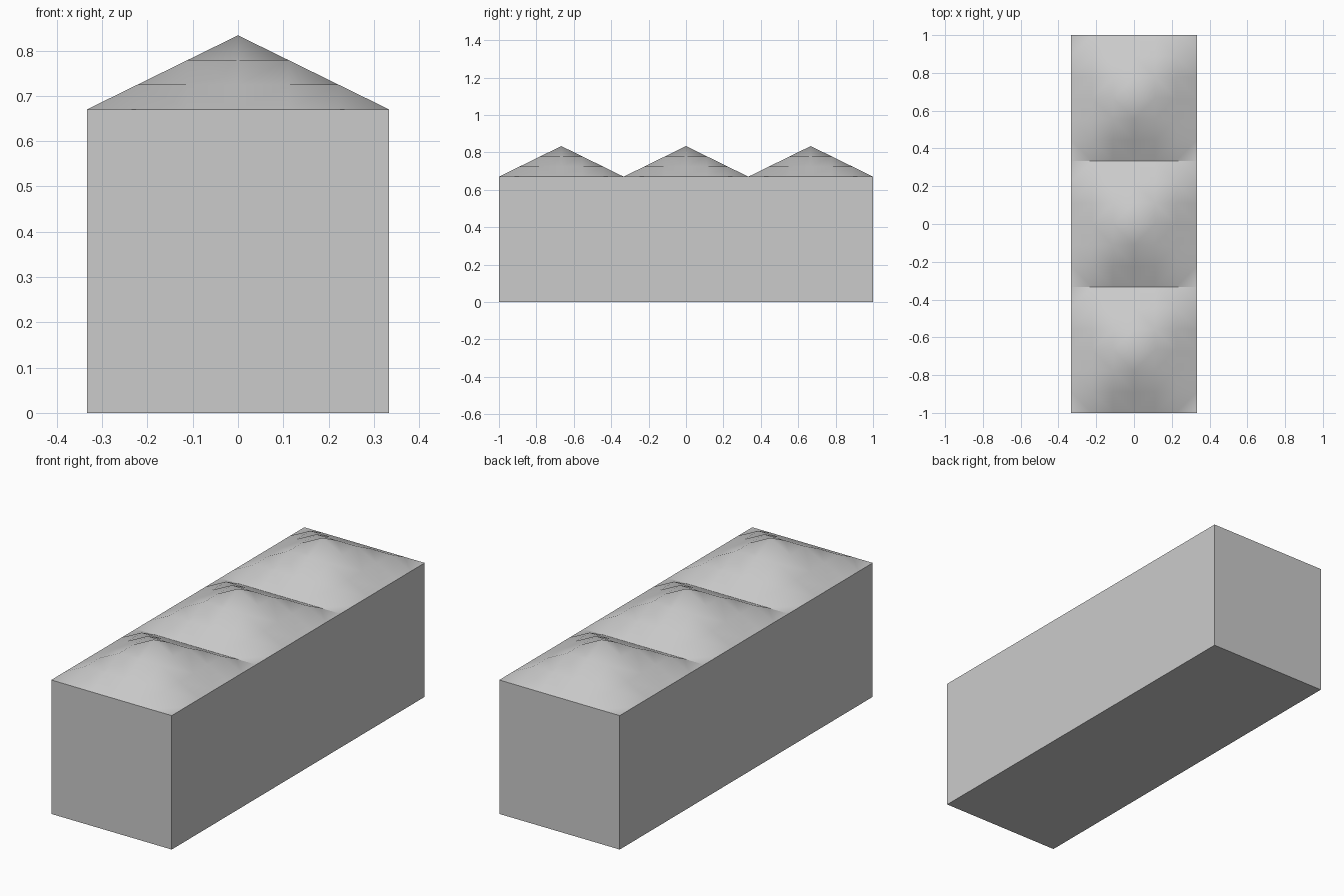
import bpy, bmesh

if "Cube" in bpy.data.objects:
    bpy.data.objects.remove(bpy.data.objects["Cube"])

HALF = 1 / 3      # half width of the body and of each roof peak
EAVE = 0.67       # height of the walls
PEAK = 0.8335     # height of the roof peaks
N = 3             # rings per peak


def make_object(name, bm, smooth=False):
    bmesh.ops.recalc_face_normals(bm, faces=bm.faces[:])
    for f in bm.faces:
        f.smooth = smooth
    mesh = bpy.data.meshes.new(name)
    bm.to_mesh(mesh)
    bm.free()
    obj = bpy.data.objects.new(name, mesh)
    bpy.context.collection.objects.link(obj)
    return obj


# Body: plain long box, open where the roof sits
bm = bmesh.new()
bmesh.ops.create_cube(bm, size=1)
for v in bm.verts:
    v.co = (v.co.x * 2 * HALF, v.co.y * 2, (v.co.z + 0.5) * EAVE)
top = [f for f in bm.faces if f.calc_center_median().z > EAVE - 0.01]
bmesh.ops.delete(bm, geom=top, context='FACES_ONLY')
make_object("body", bm)


# Roof peak: pyramid height field on a 6 x 6 grid, with level hip triangles
def roof_peak(name, cy):
    bm = bmesh.new()
    steps = range(-N, N + 1)
    grid = {}
    for i in steps:
        for j in steps:
            z = PEAK - (PEAK - EAVE) * max(abs(i), abs(j)) / N
            grid[i, j] = bm.verts.new((HALF * i / N, cy + HALF * j / N, z))
    for i in range(-N, N):
        for j in range(-N, N):
            a, b = grid[i, j], grid[i + 1, j]
            c, d = grid[i + 1, j + 1], grid[i, j + 1]
            # split each cell across the hip direction
            if (i >= 0) == (j >= 0):
                tris = ((a, b, d), (b, c, d))
            else:
                tris = ((a, b, c), (a, c, d))
            for t in tris:
                bm.faces.new(t)
    bm.normal_update()
    obj = make_object(name, bm, smooth=True)
    if obj.data.polygons[0].normal.z < 0:
        obj.data.flip_normals()


for k, label in enumerate(("front", "middle", "back")):
    roof_peak(f"roof_peak_{label}", (k - 1) * 2 * HALF)
